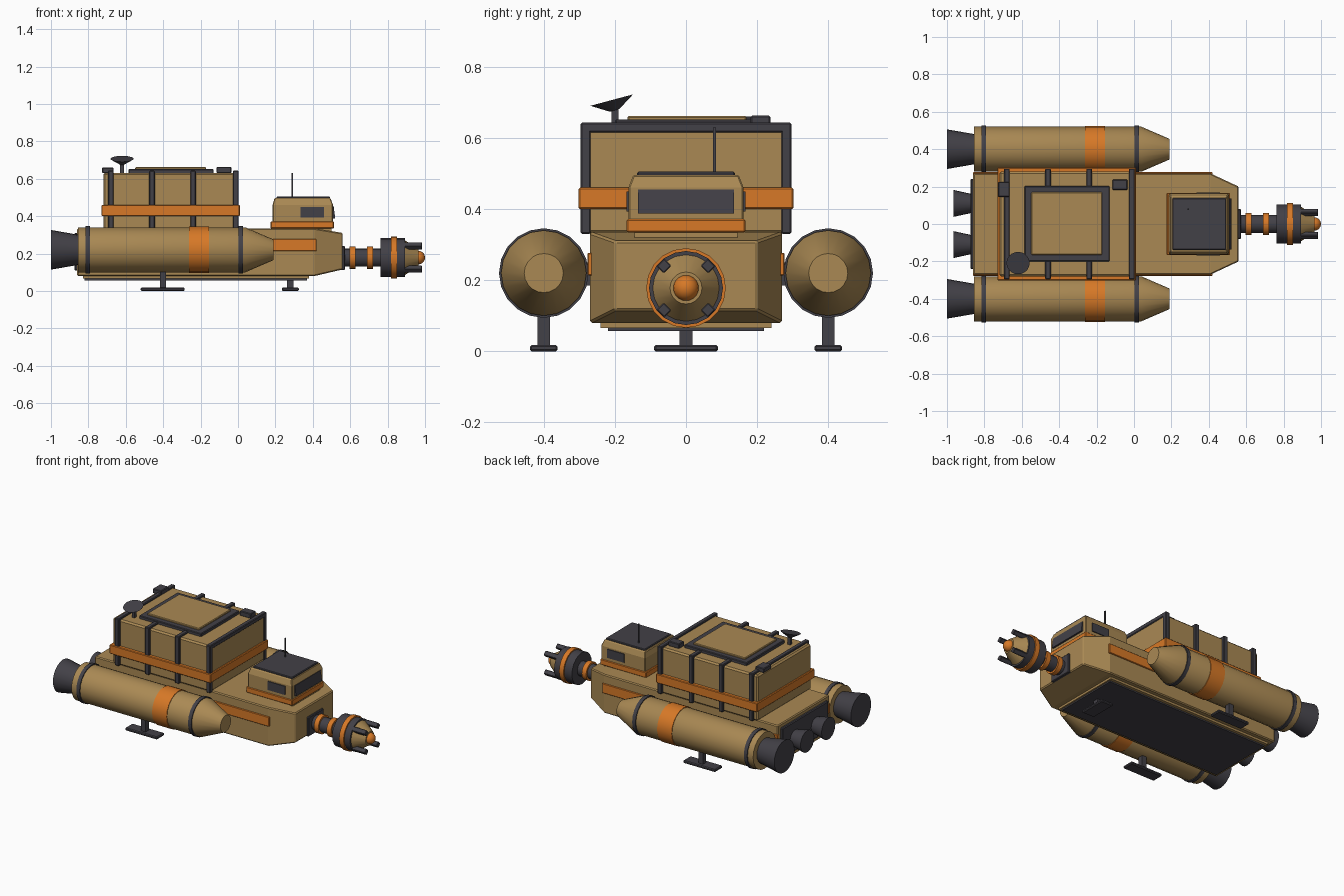
import bpy, bmesh, math
from mathutils import Vector, Matrix

if "Cube" in bpy.data.objects:
    bpy.data.objects.remove(bpy.data.objects["Cube"])


def material(name, rgb):
    m = bpy.data.materials.new(name)
    m.diffuse_color = (*rgb, 1)
    m.use_nodes = True
    m.node_tree.nodes["Principled BSDF"].inputs["Base Color"].default_value = m.diffuse_color
    return m


TAN = material("tan_paint", (0.40, 0.25, 0.088))
DARK = material("dark_metal", (0.055, 0.052, 0.063))
ORANGE = material("orange_paint", (0.68, 0.19, 0.02))


def finish(name, bm, mat, bevel=0.0, smooth=False):
    bmesh.ops.recalc_face_normals(bm, faces=bm.faces)
    me = bpy.data.meshes.new(name)
    bm.to_mesh(me)
    bm.free()
    me.materials.append(mat)
    ob = bpy.data.objects.new(name, me)
    bpy.context.collection.objects.link(ob)
    if bevel:
        b = ob.modifiers.new("bevel", 'BEVEL')
        b.width = bevel
        b.segments = 1
    if smooth:
        bpy.ops.object.select_all(action='DESELECT')
        ob.select_set(True)
        bpy.context.view_layer.objects.active = ob
        bpy.ops.object.shade_smooth_by_angle(angle=math.radians(30))
    return ob


def loft(name, rings, mat, bevel=0.0, smooth=False):
    """Skin closed rings of equal length and cap both ends."""
    bm = bmesh.new()
    vs = [[bm.verts.new(p) for p in r] for r in rings]
    n = len(rings[0])
    for a, b in zip(vs, vs[1:]):
        for i in range(n):
            j = (i + 1) % n
            bm.faces.new((a[i], a[j], b[j], b[i]))
    bm.faces.new(vs[0])
    bm.faces.new(vs[-1])
    return finish(name, bm, mat, bevel, smooth)


def rect_z(x0, x1, y, z):
    return [(x0, -y, z), (x1, -y, z), (x1, y, z), (x0, y, z)]


def rect_x(x, y, z0, z1):
    return [(x, -y, z0), (x, y, z0), (x, y, z1), (x, -y, z1)]


def box(name, x, y, z, mat, bevel=0.0):
    """Box from (min, max) ranges."""
    ring = lambda h: [(x[0], y[0], h), (x[1], y[0], h), (x[1], y[1], h), (x[0], y[1], h)]
    return loft(name, [ring(z[0]), ring(z[1])], mat, bevel)


def turned(name, profile, y, z, mat, n=20):
    """Round part along x from (x, radius) pairs."""
    rings = [[(x, y + r * math.cos(2 * math.pi * i / n), z + r * math.sin(2 * math.pi * i / n))
              for i in range(n)] for x, r in profile]
    return loft(name, rings, mat, smooth=True)


# Hull with tapered nose, skirt and belly plate
loft("hull", [rect_x(-0.86, 0.27, 0.08, 0.335), rect_x(0.41, 0.27, 0.08, 0.335),
              rect_x(0.56, 0.20, 0.115, 0.31)], TAN, 0.006)
box("hull_skirt", (-0.83, 0.38), (-0.24, 0.24), (0.066, 0.085), TAN)
box("belly_plate", (-0.82, 0.37), (-0.22, 0.22), (0.057, 0.067), DARK)
box("engine_plate", (-0.875, -0.855), (-0.24, 0.24), (0.11, 0.31), DARK, 0.005)

# Cargo container with ribs and orange belt
box("cargo_container", (-0.72, -0.002), (-0.28, 0.28), (0.33, 0.632), TAN, 0.01)
box("cargo_belt", (-0.73, 0.01), (-0.302, 0.302), (0.40, 0.46), ORANGE, 0.004)
for i, x in enumerate((-0.68, -0.46, -0.24, -0.012)):
    w = (x - 0.015, x + 0.015)
    for s in (-1, 1):
        box(f"cargo_rib_side_{i}", w, sorted((s * 0.268, s * 0.296)), (0.33, 0.643), DARK, 0.004)
    box(f"cargo_rib_top_{i}", w, (-0.296, 0.296), (0.615, 0.643), DARK, 0.004)

# Roof hatch and roof fittings
box("hatch_frame", (-0.585, -0.13), (-0.2, 0.203), (0.62, 0.652), DARK, 0.004)
box("hatch_cover", (-0.55, -0.17), (-0.165, 0.17), (0.64, 0.662), TAN, 0.004)
box("roof_unit_front", (-0.115, -0.035), (0.182, 0.237), (0.63, 0.663), DARK, 0.004)
box("roof_unit_rear", (-0.727, -0.665), (0.145, 0.225), (0.63, 0.66), DARK, 0.004)

# Tilted dish on a post
box("dish_post", (-0.63, -0.61), (-0.21, -0.19), (0.63, 0.69), DARK)
bm = bmesh.new()
bmesh.ops.create_cone(bm, cap_ends=True, segments=20, radius1=0.014, radius2=0.062, depth=0.03)
bmesh.ops.transform(bm, matrix=Matrix.Translation((-0.62, -0.205, 0.692)) @
                    Matrix.Rotation(math.radians(15), 4, 'X'), verts=bm.verts)
finish("dish", bm, DARK, smooth=True)

# Cabin with roof, windows and antenna
box("cabin_sill", (0.185, 0.50), (-0.145, 0.145), (0.318, 0.34), TAN)
box("cabin_base", (0.175, 0.513), (-0.167, 0.167), (0.334, 0.372), ORANGE, 0.004)
loft("cabin", [rect_z(0.185, 0.508, 0.162, 0.36), rect_z(0.185, 0.508, 0.162, 0.46),
               rect_z(0.195, 0.495, 0.148, 0.496)], TAN, 0.004)
box("cabin_roof", (0.205, 0.492), (-0.138, 0.138), (0.49, 0.505), DARK, 0.004)
loft("front_window", [rect_z(0.49, 0.52, 0.135, 0.388), rect_z(0.49, 0.511, 0.135, 0.455)], DARK)
for s in (-1, 1):
    box("side_window", (0.335, 0.46), sorted((s * 0.155, s * 0.168)), (0.393, 0.45), DARK)
box("antenna", (0.286, 0.294), (0.076, 0.084), (0.50, 0.63), DARK)

# Drill on the nose
AX = 0.178
box("drill_mount", (0.55, 0.572), (-0.08, 0.08), (0.112, 0.24), DARK, 0.004)
turned("drill_shaft", [(0.56, 0.048), (0.77, 0.048)], 0, AX, DARK)
for i, x in enumerate((0.613, 0.705)):
    turned(f"shaft_ring_{i}", [(x - 0.016, 0.06), (x + 0.016, 0.06)], 0, AX, ORANGE)
turned("drill_collar", [(0.762, 0.104), (0.892, 0.104)], 0, AX, DARK)
turned("collar_band", [(0.818, 0.112), (0.85, 0.112)], 0, AX, ORANGE)
turned("drill_cone", [(0.888, 0.096), (0.965, 0.045)], 0, AX, TAN)
bm = bmesh.new()
bmesh.ops.create_uvsphere(bm, u_segments=16, v_segments=10, radius=0.036)
bmesh.ops.translate(bm, vec=(0.964, 0, AX), verts=bm.verts)
finish("drill_tip", bm, ORANGE, smooth=True)
for k in range(4):
    tooth = box(f"drill_tooth_{k}", (0.88, 0.985), (-0.015, 0.015), (0.073, 0.102), DARK, 0.003)
    tooth.data.transform(Matrix.Translation((0, 0, AX)) @
                         Matrix.Rotation(math.radians(45 + 90 * k), 4, 'X'))

# Boosters, skids, side stripes and rear engines, on both sides
for s, side in ((-1, "right"), (1, "left")):
    y, z = 0.4 * s, 0.22
    turned(f"booster_{side}", [(-0.855, 0.12), (0.04, 0.12), (0.19, 0.055)], y, z, TAN)
    turned(f"booster_nozzle_{side}", [(-1.0, 0.106), (-0.85, 0.08)], y, z, DARK)
    turned(f"booster_band_{side}", [(-0.262, 0.124), (-0.155, 0.124)], y, z, ORANGE)
    for x in (-0.803, 0.014):
        turned(f"booster_ring_{side}", [(x - 0.012, 0.126), (x + 0.012, 0.126)], y, z, DARK)
    for x in (-0.6, -0.1):
        box(f"booster_strut_{side}", (x - 0.04, x + 0.04), sorted((s * 0.26, s * 0.31)), (0.185, 0.25), DARK)
    box(f"skid_leg_{side}", (-0.416, -0.384), (y - 0.017, y + 0.017), (0.01, 0.12), DARK)
    box(f"skid_foot_{side}", (-0.52, -0.285), (y - 0.039, y + 0.039), (0, 0.018), DARK, 0.005)
    box(f"hull_stripe_{side}", (-0.862, 0.42), sorted((s * 0.256, s * 0.277)), (0.213, 0.277), ORANGE, 0.003)
    turned(f"rear_engine_{side}", [(-0.965, 0.072), (-0.865, 0.05)], 0.11 * s, 0.2, DARK)

# Front skid
box("front_leg", (0.263, 0.297), (-0.018, 0.018), (0.01, 0.065), DARK)
box("front_foot", (0.235, 0.325), (-0.09, 0.09), (0, 0.018), DARK, 0.005)
